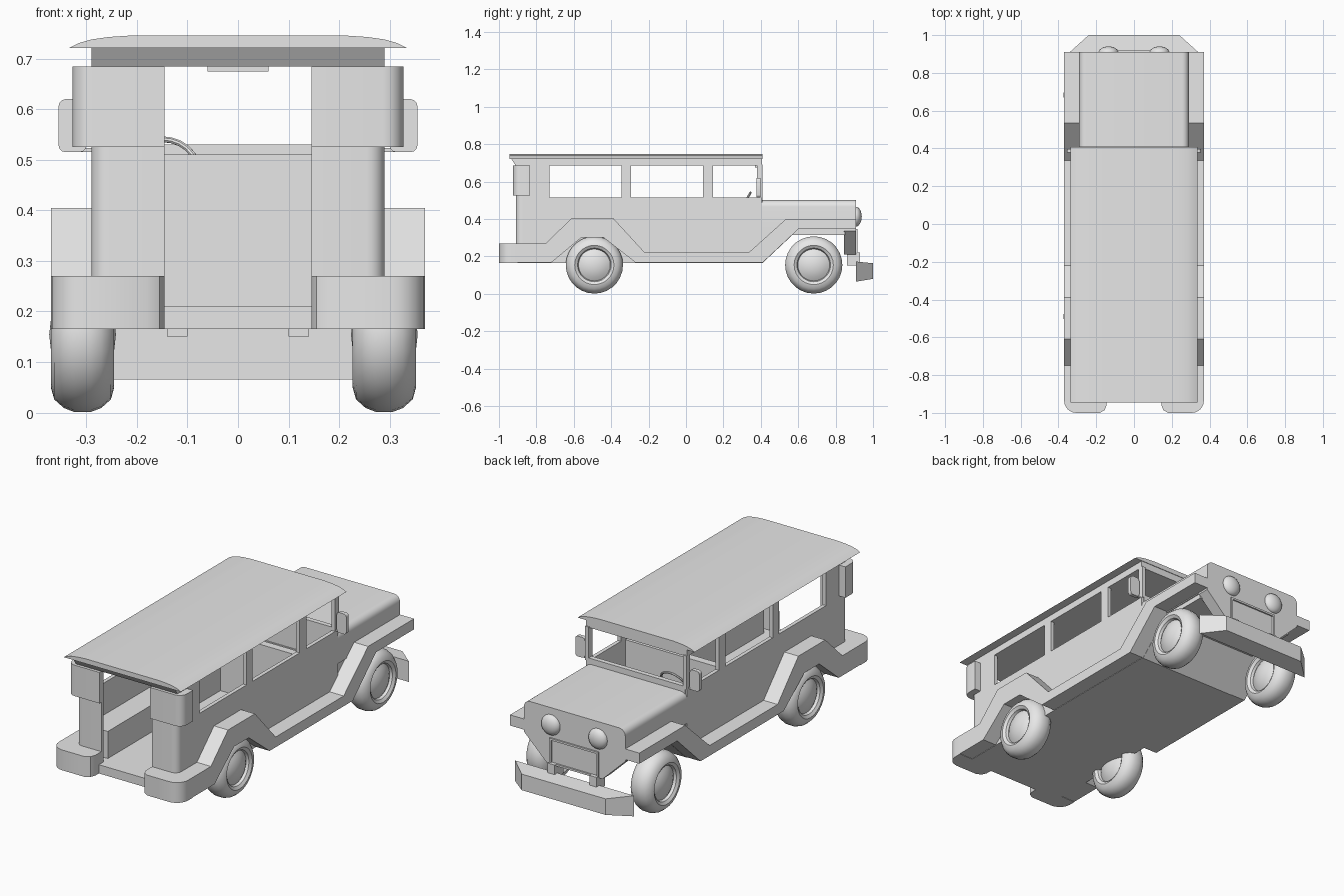
import bpy, bmesh, math
from mathutils import Matrix, Vector

cube = bpy.data.objects.get("Cube")
if cube:
    bpy.data.objects.remove(cube, do_unlink=True)

grey = bpy.data.materials.new("light_grey")
grey.use_nodes = True
grey.diffuse_color = (0.8, 0.8, 0.8, 1)
grey.node_tree.nodes["Principled BSDF"].inputs["Base Color"].default_value = (0.8, 0.8, 0.8, 1)


def finish(name, bm, mirror=False, smooth=False):
    bmesh.ops.recalc_face_normals(bm, faces=bm.faces)
    mesh = bpy.data.meshes.new(name)
    bm.to_mesh(mesh)
    bm.free()
    ob = bpy.data.objects.new(name, mesh)
    bpy.context.collection.objects.link(ob)
    mesh.materials.append(grey)
    if smooth:
        bpy.ops.object.select_all(action='DESELECT')
        bpy.context.view_layer.objects.active = ob
        ob.select_set(True)
        bpy.ops.object.shade_smooth_by_angle(angle=math.radians(35))
    if mirror:
        ob.modifiers.new("mirror", 'MIRROR')
    return ob


def prism(name, outline, axis, lo, hi, **opts):
    """Extrude a closed 2D outline along one axis."""
    place = {'x': lambda u, v, t: (t, u, v),
             'y': lambda u, v, t: (u, t, v),
             'z': lambda u, v, t: (u, v, t)}[axis]
    bm = bmesh.new()
    a, b = [[bm.verts.new(place(u, v, t)) for u, v in outline] for t in (lo, hi)]
    bm.faces.new(a)
    bm.faces.new(b[::-1])
    n = len(a)
    for i in range(n):
        j = (i + 1) % n
        bm.faces.new((a[i], a[j], b[j], b[i]))
    return finish(name, bm, **opts)


def box(name, x, y, z, **opts):
    return prism(name, [(x[0], y[0]), (x[1], y[0]), (x[1], y[1]), (x[0], y[1])],
                 'z', z[0], z[1], **opts)


def arc(cx, cy, r, start, end, steps=6):
    angles = [math.radians(start + (end - start) * i / steps) for i in range(steps + 1)]
    return [(cx + r * math.cos(a), cy + r * math.sin(a)) for a in angles]


def corner_panel(name, inner, outer, back, front, r, thick, z):
    """Rear panel wrapping round the body corner, in plan."""
    cx, cy = outer - r, back + r
    outline = [(inner, back)] + arc(cx, cy, r, -90, 0) + [(outer, front), (outer - thick, front)]
    outline += arc(cx, cy, r - thick, 0, -90) + [(inner, back + thick)]
    prism(name, outline, 'z', z[0], z[1], mirror=True, smooth=True)


# Floor and side walls, with the window openings as notches
box("floor", (-0.29, 0.29), (-0.93, 0.41), (0.165, 0.21))
wall = [(-0.875, 0.165), (0.405, 0.165), (0.405, 0.69)]
for rear, front in ((0.145, 0.38), (-0.295, 0.09), (-0.73, -0.345)):
    wall += [(front, 0.69), (front, 0.515), (rear, 0.515), (rear, 0.69)]
wall += [(-0.875, 0.69)]
prism("side_wall", wall, 'x', 0.27, 0.29, mirror=True)

# Rear corners
corner_panel("rear_corner", 0.145, 0.29, -0.91, -0.85, 0.035, 0.02, (0.21, 0.69))
corner_panel("rear_upper_panel", 0.145, 0.327, -0.925, -0.835, 0.04, 0.035, (0.525, 0.685))
bumper_plan = [(0.145, -0.9), (0.145, -0.96), (0.155, -0.985), (0.18, -1.0)]
bumper_plan += arc(0.305, -0.935, 0.065, -90, 0) + [(0.37, -0.9)]
prism("rear_bumper", bumper_plan, 'z', 0.165, 0.27, mirror=True, smooth=True)

# Roof with overhanging eaves
prism("roof_frame", [(-0.91, 0.685), (0.405, 0.685), (0.405, 0.73), (-0.94, 0.73)],
      'x', -0.29, 0.29)
eave = [(0.335, 0.721), (0.315, 0.731), (0.29, 0.738), (0.255, 0.743), (0.21, 0.746)]
prism("roof", eave + [(-x, z) for x, z in reversed(eave)], 'y', -0.945, 0.408, smooth=True)

# Bulkhead and windscreen posts
box("bulkhead", (-0.28, 0.28), (0.385, 0.41), (0.17, 0.53))
box("windscreen_post", (0.27, 0.29), (0.385, 0.41), (0.515, 0.69), mirror=True)

# Bonnet, engine bay and front panel
bonnet = [(-0.29, 0.34), (0.29, 0.34)] + arc(0.255, 0.465, 0.035, 0, 90)
bonnet += arc(-0.255, 0.465, 0.035, 90, 180)
prism("bonnet", bonnet, 'y', 0.4, 0.91, smooth=True)
prism("engine_bay", [(0.38, 0.165), (0.41, 0.165), (0.57, 0.315), (0.85, 0.315),
                     (0.85, 0.36), (0.38, 0.36)], 'x', -0.285, 0.285)
prism("front_panel", [(-0.29, 0.36), (-0.29, 0.335), (-0.16, 0.21), (0.16, 0.21),
                      (0.29, 0.335), (0.29, 0.36)], 'y', 0.845, 0.91)

# Grille surround
for side, z in (("top", 0.335), ("bottom", 0.21)):
    box("grille_" + side, (-0.14, 0.14), (0.905, 0.918), (z, z + 0.01))
box("grille_side", (0.13, 0.14), (0.905, 0.918), (0.21, 0.345), mirror=True)

# Fender and running board in one strip
upper = [(-0.91, 0.27), (-0.75, 0.27), (-0.61, 0.405), (-0.39, 0.405),
         (-0.22, 0.22), (0.335, 0.22), (0.535, 0.4), (0.91, 0.4)]
lower = [(0.91, 0.345), (0.6, 0.345), (0.41, 0.167), (-0.27, 0.167),
         (-0.44, 0.3), (-0.56, 0.3), (-0.72, 0.167), (-0.91, 0.167)]
prism("fender", upper + lower, 'x', 0.28, 0.37, mirror=True)

# Front bumper, swept back at both ends
bm = bmesh.new()
rings = []
for x, y, low, high in ((0.34, 0.91, 0.065, 0.172), (0.24, 1.0, 0.08, 0.163),
                        (-0.24, 1.0, 0.08, 0.163), (-0.34, 0.91, 0.065, 0.172)):
    rings.append([bm.verts.new((x, y, z)) for z in (low, high)])
bm.faces.new([r[0] for r in rings])
bm.faces.new([r[1] for r in rings])
for i in range(4):
    p, q = rings[i], rings[(i + 1) % 4]
    bm.faces.new((p[0], q[0], q[1], p[1]))
finish("front_bumper", bm)
box("bumper_bracket", (0.1, 0.14), (0.86, 0.93), (0.15, 0.22), mirror=True)

# Headlights
bm = bmesh.new()
bmesh.ops.create_uvsphere(bm, u_segments=24, v_segments=12, radius=0.053,
                          matrix=Matrix.Translation((0.135, 0.908, 0.412)) @ Matrix.Diagonal((1, 0.6, 1, 1)))
finish("headlight", bm, mirror=True, smooth=True)

# Wheels, turned from one tyre and hub profile
half = [(0, 0.066), (0.035, 0.062), (0.065, 0.052), (0.085, 0.04), (0.09, 0.053),
        (0.105, 0.0625), (0.128, 0.056), (0.145, 0.037), (0.153, 0.016)]
profile = half + [(r, -w) for r, w in reversed(half)]
for place, y in (("rear", -0.49), ("front", 0.683)):
    for side, x in (("left", 0.2895), ("right", -0.3075)):
        bm = bmesh.new()
        hub = Vector((x, y, 0.154))
        verts = [bm.verts.new(hub + Vector((w, 0, r))) for r, w in profile]
        edges = [bm.edges.new(pair) for pair in zip(verts, verts[1:])]
        bmesh.ops.spin(bm, geom=verts + edges, cent=hub, axis=(1, 0, 0),
                       angle=math.tau, steps=28)
        bmesh.ops.remove_doubles(bm, verts=bm.verts, dist=0.0005)
        finish(f"{place}_{side}_wheel", bm, smooth=True)

# Mirrors
mirror_face = []
for cx, cz, a in ((0.341, 0.606, 0), (0.314, 0.606, 90), (0.314, 0.529, 180), (0.341, 0.529, 270)):
    mirror_face += arc(cx, cz, 0.014, a, a + 90, 3)
prism("side_mirror", mirror_face, 'y', 0.378, 0.398, mirror=True, smooth=True)
box("mirror_arm", (0.28, 0.32), (0.384, 0.394), (0.515, 0.523), mirror=True)
box("inside_mirror", (-0.06, 0.06), (0.37, 0.385), (0.675, 0.688))

# Seats
box("side_bench", (0.15, 0.275), (-0.85, 0.07), (0.2, 0.35), mirror=True)
box("front_seat", (-0.272, 0.272), (0.1, 0.25), (0.2, 0.35))
box("front_seat_back", (-0.272, 0.272), (0.07, 0.11), (0.2, 0.51))

# Steering wheel and column
bpy.ops.mesh.primitive_torus_add(major_segments=24, minor_segments=8, major_radius=0.07,
                                 minor_radius=0.006, location=(-0.15, 0.31, 0.48),
                                 rotation=(math.radians(60), 0, 0))
rim = bpy.context.object
rim.name = "steering_wheel"
rim.data.materials.append(grey)
bpy.ops.object.shade_smooth_by_angle()
prism("steering_column", [(0.31, 0.474), (0.4, 0.42), (0.4, 0.432), (0.31, 0.486)],
      'x', -0.156, -0.144)
